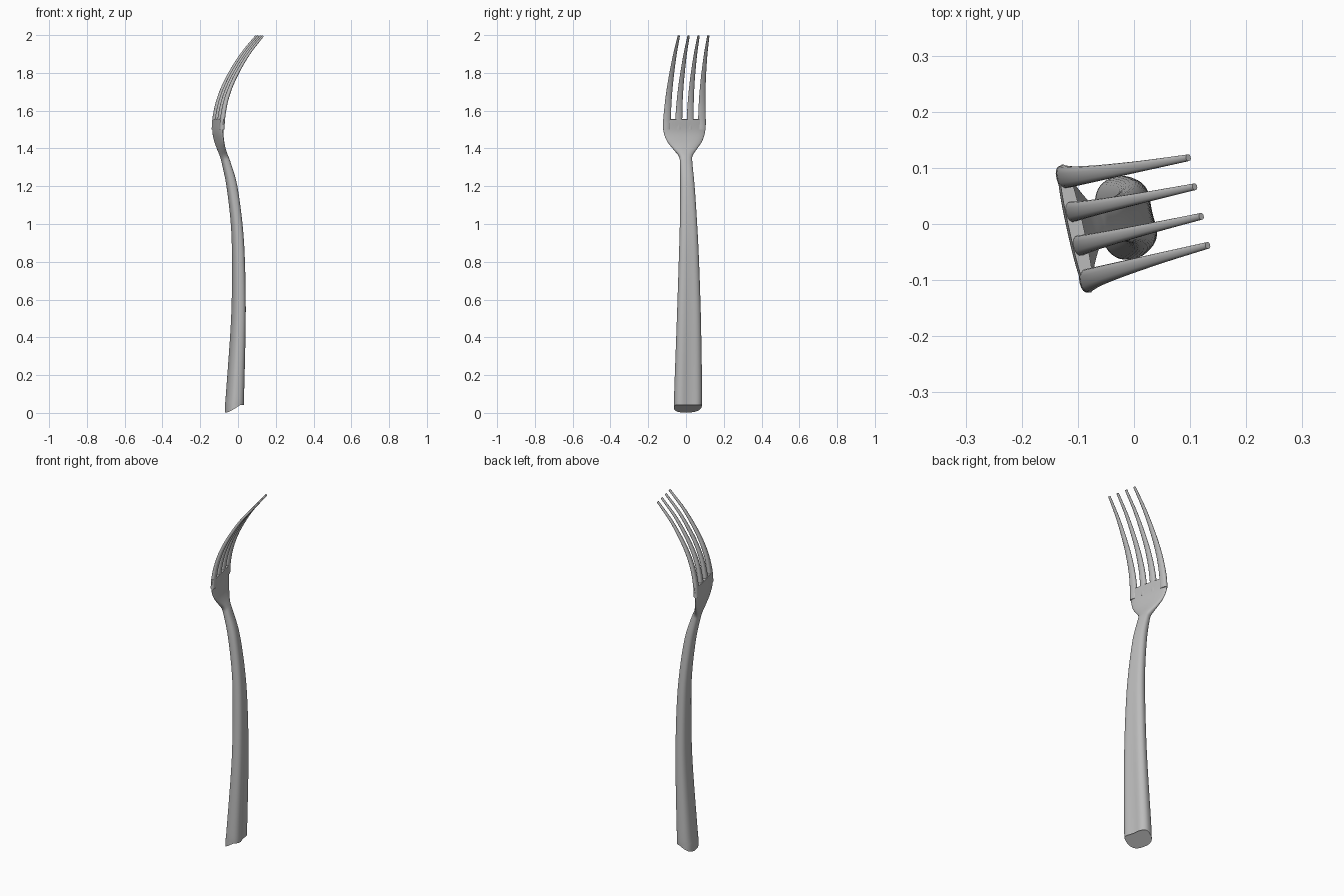
import bpy
import bmesh
from math import sin, cos, pi, exp, radians, copysign
from mathutils import Vector, Matrix

default = bpy.data.objects.get("Cube")
if default:
    bpy.data.objects.remove(default)

steel = bpy.data.materials.new("brushed_steel")
steel.use_nodes = True
steel.diffuse_color = (0.5, 0.5, 0.5, 1)
steel.node_tree.nodes["Principled BSDF"].inputs["Base Color"].default_value = (0.5, 0.5, 0.5, 1)

TURN = Matrix.Translation((-0.003, 0.014, 0)) @ Matrix.Rotation(radians(12.5), 4, "Z")


def smooth_path(stations, steps):
    """Catmull-Rom interpolation through tuples of any length."""
    pts = [Vector(s) for s in stations]
    pts = [2 * pts[0] - pts[1]] + pts + [2 * pts[-1] - pts[-2]]
    out = []
    for a, b, c, d in zip(pts, pts[1:], pts[2:], pts[3:]):
        for i in range(steps):
            t = i / steps
            out.append(0.5 * (2 * b + (c - a) * t + (2 * a - 5 * b + 4 * c - d) * t * t
                              + (3 * b - a - 3 * c + d) * t ** 3))
    return out + [pts[-2]]


def loft(name, stations, sides, power, groove=0.0, slant=None):
    """Sweep a superellipse; a station is (height, depth, side, half depth, half width)."""
    path = smooth_path(stations, 6)
    bm = bmesh.new()
    rings = []
    for i, (z, u, v, hd, hw) in enumerate(path):
        ahead, behind = path[min(i + 1, len(path) - 1)], path[max(i - 1, 0)]
        tangent = Vector((ahead[1] - behind[1], ahead[0] - behind[0])).normalized()
        fade = groove * max(0, 1 - z / 1.25)
        ring = []
        for k in range(sides):
            c, s = cos(2 * pi * k / sides), sin(2 * pi * k / sides)
            depth = hd * copysign(abs(c) ** (2 / power), c)
            width = hw * copysign(abs(s) ** (2 / power), s)
            if c > 0:
                depth -= fade * c * exp(-(s / 0.4) ** 2)
            if slant and i == 0:
                x, h = u + depth, z + slant * depth
            else:
                x, h = u + depth * tangent.y, z - depth * tangent.x
            ring.append(bm.verts.new((x, v + width, h)))
        rings.append(ring)
    for low, high in zip(rings, rings[1:]):
        for k in range(sides):
            n = (k + 1) % sides
            bm.faces.new((low[k], low[n], high[n], high[k]))
    bm.faces.new(rings[0][::-1])
    bm.faces.new(rings[-1])
    bmesh.ops.recalc_face_normals(bm, faces=bm.faces[:])
    bm.transform(TURN)
    mesh = bpy.data.meshes.new(name)
    bm.to_mesh(mesh)
    bm.free()
    mesh.materials.append(steel)
    obj = bpy.data.objects.new(name, mesh)
    bpy.context.collection.objects.link(obj)
    bpy.ops.object.select_all(action="DESELECT")
    obj.select_set(True)
    bpy.context.view_layer.objects.active = obj
    bpy.ops.object.shade_smooth_by_angle(angle=radians(40))
    return obj


# Handle flowing through the neck into the flat head
loft("handle_and_head", [
    (0.032, -0.016, 0, 0.048, 0.074),
    (0.12, -0.011, 0, 0.045, 0.074),
    (0.50, 0.006, 0, 0.036, 0.064),
    (0.80, 0.006, 0, 0.032, 0.054),
    (1.00, -0.004, 0, 0.029, 0.046),
    (1.20, -0.030, 0, 0.027, 0.038),
    (1.32, -0.060, 0, 0.022, 0.033),
    (1.36, -0.073, 0, 0.019, 0.037),
    (1.40, -0.088, 0, 0.016, 0.067),
    (1.44, -0.099, 0, 0.014, 0.096),
    (1.49, -0.106, 0, 0.013, 0.113),
    (1.555, -0.102, 0, 0.013, 0.117),
], 48, 2.5, groove=0.011, slant=0.63)

# Four curved tapering tines, mirrored about the middle
for side, label in ((-1, "right"), (1, "left")):
    for part, root, tip, half in (("inner", 0.031, 0.027, 0.019), ("outer", 0.095, 0.080, 0.021)):
        loft(f"{label}_{part}_tine", [
            (z, u, side * (root + (tip - root) * f), 0.0125 - 0.007 * f, half + (0.006 - half) * f)
            for z, u, f in ((1.50, -0.105, 0), (1.56, -0.101, 0.04), (1.64, -0.086, 0.2),
                            (1.72, -0.059, 0.37), (1.80, -0.020, 0.55), (1.90, 0.042, 0.78),
                            (1.996, 0.120, 1))
        ], 16, 2.4)
